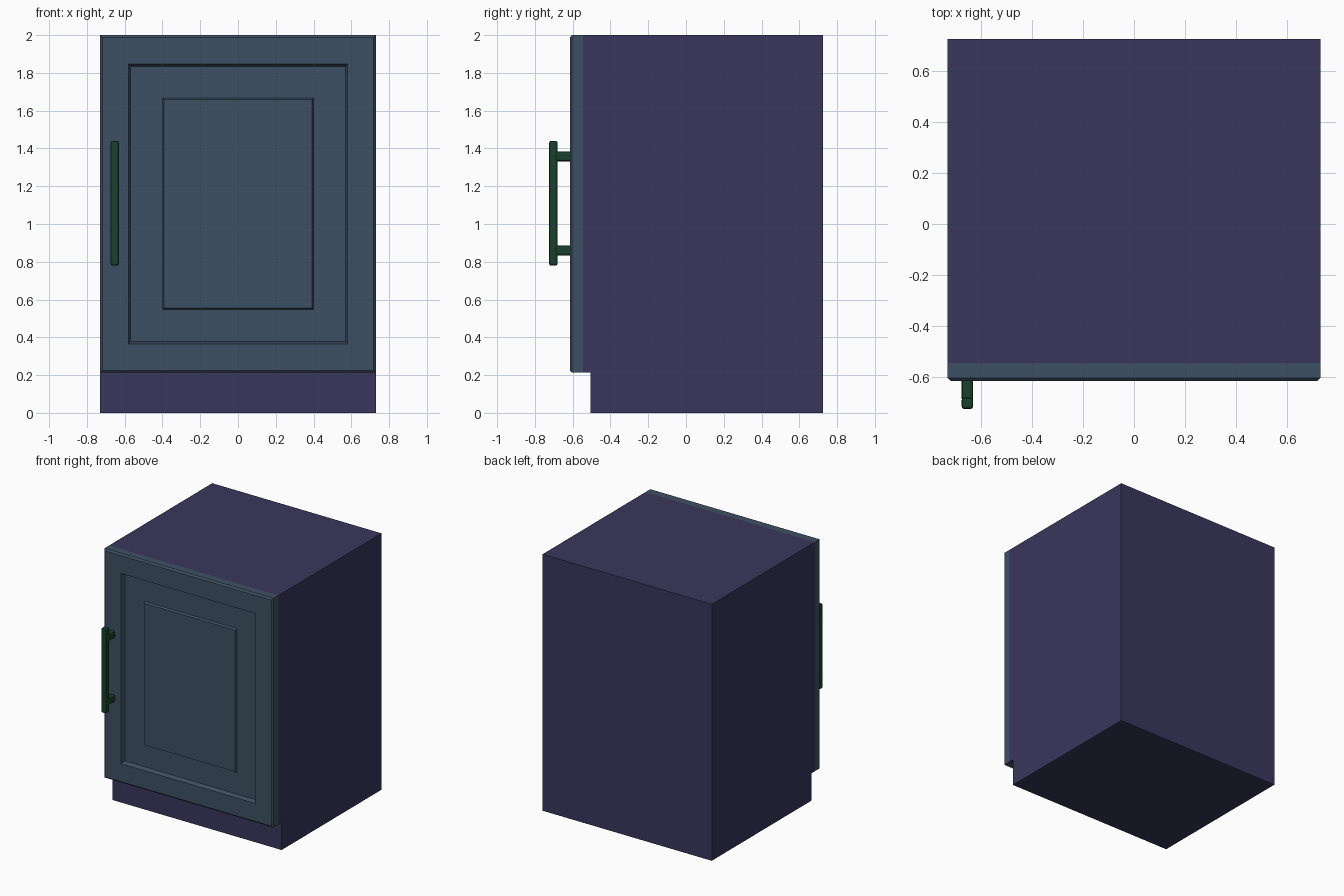
import bpy, bmesh, math
from mathutils import Matrix

if "Cube" in bpy.data.objects:
    bpy.data.objects.remove(bpy.data.objects["Cube"])


def material(name, color):
    m = bpy.data.materials.new(name)
    m.diffuse_color = (*color, 1)
    m.use_nodes = True
    m.node_tree.nodes["Principled BSDF"].inputs["Base Color"].default_value = m.diffuse_color
    return m


def finish(name, bm, mat):
    bmesh.ops.recalc_face_normals(bm, faces=bm.faces)
    me = bpy.data.meshes.new(name)
    bm.to_mesh(me)
    bm.free()
    me.materials.append(mat)
    ob = bpy.data.objects.new(name, me)
    bpy.context.collection.objects.link(ob)
    return ob


def loft(bm, rings):
    """Skin a list of closed point loops and cap both ends."""
    loops = [[bm.verts.new(p) for p in r] for r in rings]
    for a, b in zip(loops, loops[1:]):
        n = len(a)
        for i in range(n):
            bm.faces.new((a[i], a[(i + 1) % n], b[(i + 1) % n], b[i]))
    bm.faces.new(loops[0])
    bm.faces.new(loops[-1])


body_mat = material("cabinet_paint", (0.041, 0.038, 0.107))
door_mat = material("door_paint", (0.048, 0.080, 0.125))
handle_mat = material("handle_metal", (0.009, 0.051, 0.025))

# Cabinet body with toe-kick step, as an extruded side profile
profile = [(-0.505, 0), (0.725, 0), (0.725, 2), (-0.545, 2), (-0.545, 0.213), (-0.505, 0.213)]
bm = bmesh.new()
loft(bm, [[(x, y, z) for y, z in profile] for x in (-0.73, 0.73)])
finish("cabinet_body", bm, body_mat)

# Door: nested rectangles (half width, bottom, top, depth) from back to centre panel
steps = [
    (0.73, 0.213, 2.0, -0.545),     # back
    (0.73, 0.213, 2.0, -0.603),     # sides
    (0.718, 0.225, 1.988, -0.615),  # front bevel
    (0.58, 0.365, 1.847, -0.615),   # frame
    (0.568, 0.377, 1.835, -0.583),  # recess wall
    (0.40, 0.547, 1.668, -0.583),   # recess floor
    (0.392, 0.555, 1.660, -0.598),  # raised panel edge
]
bm = bmesh.new()
loft(bm, [[(-w, y, a), (w, y, a), (w, y, b), (-w, y, b)] for w, a, b, y in steps])
finish("door", bm, door_mat)


# Handle parts: bevelled square bar and two posts
def rounded_box(name, center, size, bevel):
    bm = bmesh.new()
    bmesh.ops.create_cube(bm, size=1, matrix=Matrix.Translation(center) @ Matrix.Diagonal((*size, 1)))
    bmesh.ops.bevel(bm, geom=bm.edges[:], offset=bevel, segments=2, profile=0.5, affect='EDGES')
    return finish(name, bm, handle_mat)


HX = -0.653
rounded_box("handle_bar", (HX, -0.7025, 1.11), (0.045, 0.045, 0.66), 0.01)
for label, z in (("lower", 0.86), ("upper", 1.358)):
    rounded_box(f"handle_post_{label}", (HX, -0.65, z), (0.045, 0.09, 0.052), 0.01)
